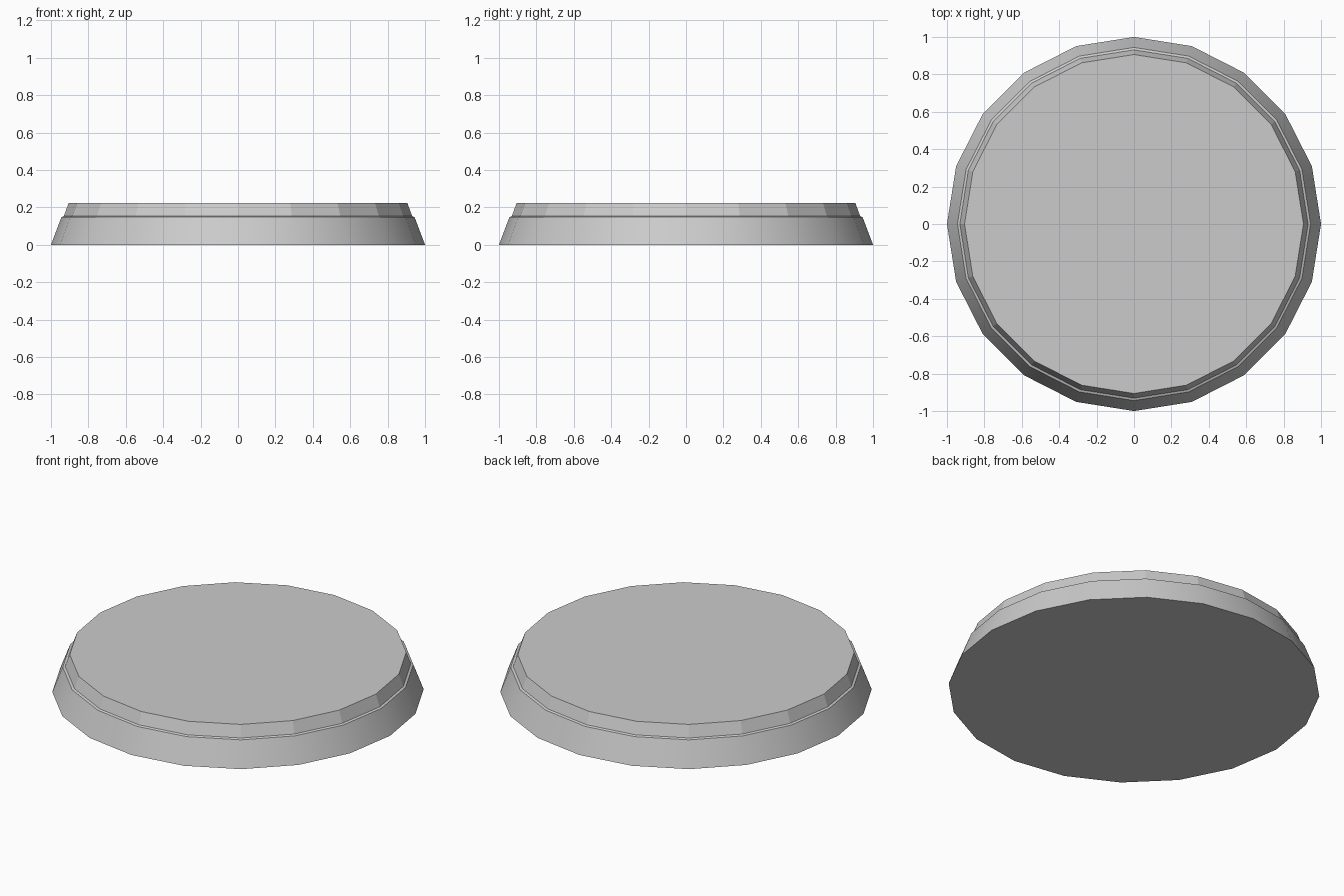
import bpy, bmesh, math

if "Cube" in bpy.data.objects:
    bpy.data.objects.remove(bpy.data.objects["Cube"])

SIDES = 20


def lathe(name, profile, smooth_bands=()):
    """Spin (radius, height) points into a capped solid, smoothing chosen bands."""
    bm = bmesh.new()
    rings = []
    for r, z in profile:
        rings.append([bm.verts.new((r * math.cos(2 * math.pi * i / SIDES),
                                    r * math.sin(2 * math.pi * i / SIDES), z))
                      for i in range(SIDES)])
    for band, (low, high) in enumerate(zip(rings, rings[1:])):
        for i in range(SIDES):
            j = (i + 1) % SIDES
            face = bm.faces.new((low[i], low[j], high[j], high[i]))
            face.smooth = band in smooth_bands
    bm.faces.new(rings[0][::-1])
    bm.faces.new(rings[-1])
    # Keep the rims crisp: sharp wherever the slope changes
    bm.normal_update()
    for edge in bm.edges:
        edge.smooth = edge.calc_face_angle(0) < math.radians(30)
    mesh = bpy.data.meshes.new(name)
    bm.to_mesh(mesh)
    bm.free()
    obj = bpy.data.objects.new(name, mesh)
    bpy.context.collection.objects.link(obj)
    return obj


# Smooth tapered base, narrow ledge, and flat-faceted raised top
lathe("round_plinth",
      [(1.0, 0.0), (0.944, 0.148), (0.931, 0.153), (0.906, 0.222)],
      smooth_bands=(0,))
